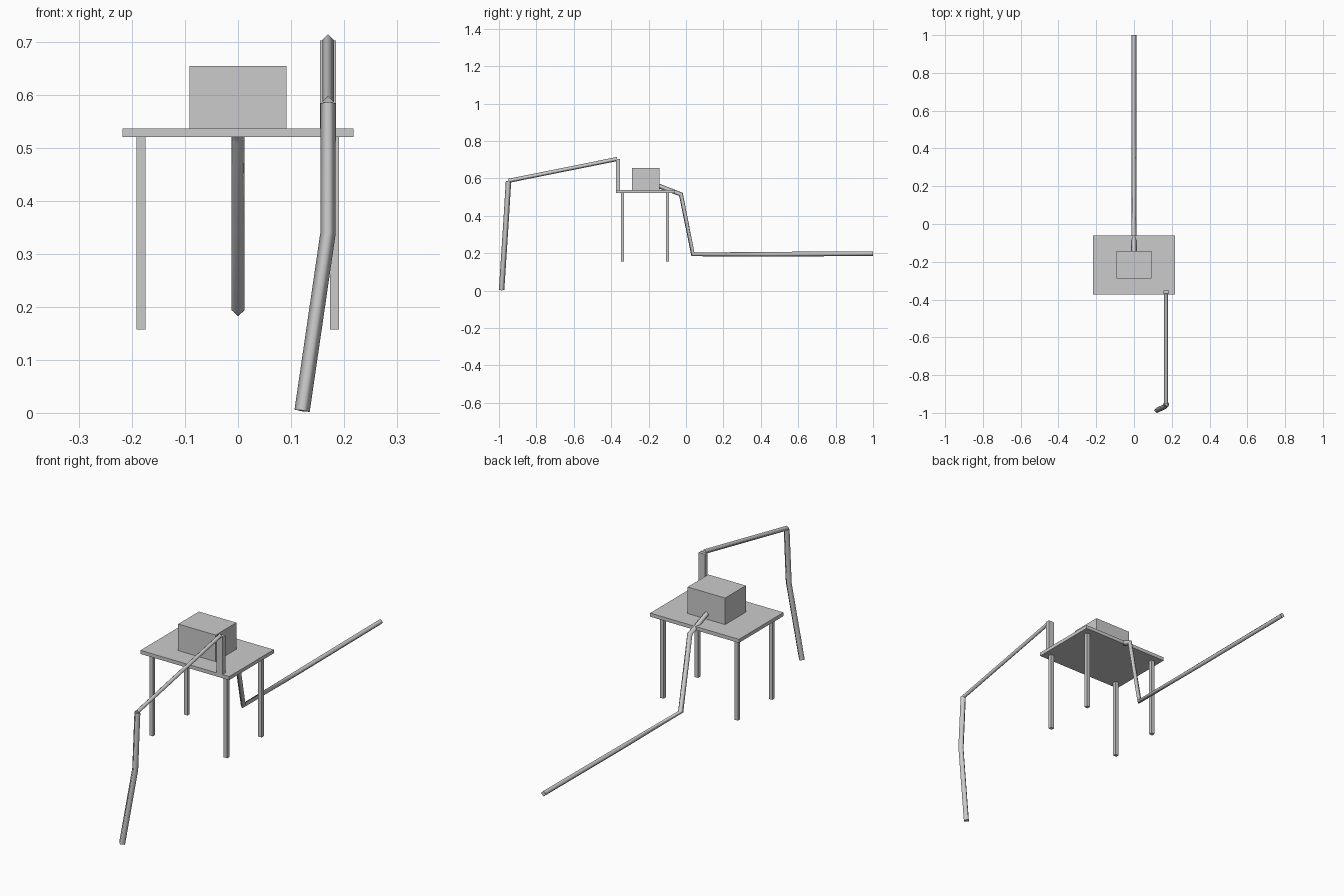
import bpy, bmesh
from mathutils import Vector

if "Cube" in bpy.data.objects:
    bpy.data.objects.remove(bpy.data.objects["Cube"])


def add_object(name, bm):
    mesh = bpy.data.meshes.new(name)
    bmesh.ops.recalc_face_normals(bm, faces=bm.faces)
    bm.to_mesh(mesh)
    bm.free()
    obj = bpy.data.objects.new(name, mesh)
    bpy.context.collection.objects.link(obj)
    return obj


def box(name, x, y, z):
    """Box from (min, max) ranges."""
    bm = bmesh.new()
    bmesh.ops.create_cube(bm, size=1)
    for v in bm.verts:
        v.co = Vector([(r[0] + r[1]) / 2 + c * (r[1] - r[0])
                       for r, c in zip((x, y, z), v.co)])
    return add_object(name, bm)


def tube(name, points, radius):
    """Four-sided diamond tube swept along a path."""
    pts = [Vector(p) for p in points]
    bm = bmesh.new()
    rings = []
    for i, p in enumerate(pts):
        before = (p - pts[i - 1]).normalized() if i > 0 else Vector()
        after = (pts[i + 1] - p).normalized() if i < len(pts) - 1 else Vector()
        t = (before + after).normalized()
        side = Vector((1, 0, 0))
        side = (side - t * side.dot(t)).normalized()
        up = t.cross(side)
        rings.append([bm.verts.new(p + d * radius) for d in (side, up, -side, -up)])
    for a, b in zip(rings, rings[1:]):
        for k in range(4):
            n = (k + 1) % 4
            bm.faces.new((a[k], a[n], b[n], b[k]))
    bm.faces.new(rings[0])
    bm.faces.new(rings[-1])
    obj = add_object(name, bm)
    for poly in obj.data.polygons:
        poly.use_smooth = len(obj.data.polygons) - poly.index > 2
    return obj


# Table: top and four square legs
box("table_top", (-0.218, 0.218), (-0.373, -0.06), (0.521, 0.537))
for y, row in ((-0.34, "front"), (-0.098, "back")):
    for x, side in ((-0.183, "left"), (0.182, "right")):
        box(f"{row}_{side}_leg", (x - 0.0085, x + 0.0085),
            (y - 0.008, y + 0.008), (0.157, 0.522))

# Box standing on the table
box("table_box", (-0.092, 0.092), (-0.288, -0.143), (0.537, 0.655))

# Post, sloping arm and hanging hose at the front
box("arm_post", (0.155, 0.185), (-0.374, -0.353), (0.53, 0.703))
tube("sloping_arm", [(0.17, -0.95, 0.587), (0.17, -0.368, 0.704)], 0.0108)
tube("hanging_hose", [(0.17, -0.949, 0.585), (0.17, -0.964, 0.34),
                      (0.121, -0.986, 0.004)], 0.0145)

# Cable leaving the back of the box
tube("back_cable", [(0, -0.146, 0.56), (0, -0.027, 0.515), (0, 0.037, 0.194),
                    (0, 0.45, 0.195), (0, 1.0, 0.198)], 0.0125)
